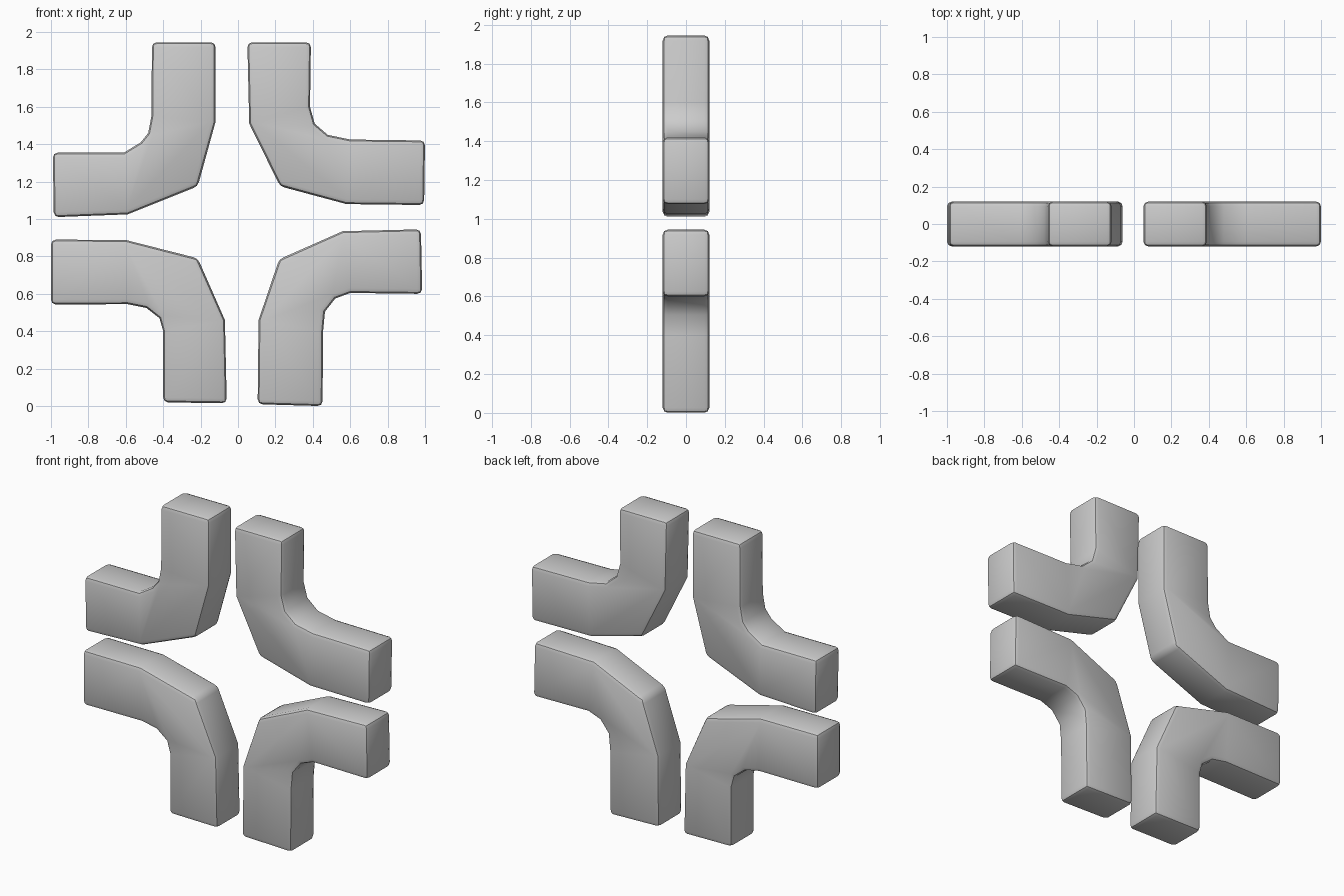
import bpy
import bmesh
import math

if "Cube" in bpy.data.objects:
    bpy.data.objects.remove(bpy.data.objects["Cube"])

HALF_DEPTH = 0.12


def bent_bar(name, profile):
    """Extrude an x-z outline through the depth and round its edges."""
    bm = bmesh.new()
    face = bm.faces.new([bm.verts.new((x, -HALF_DEPTH, z)) for x, z in profile])
    ext = bmesh.ops.extrude_face_region(bm, geom=[face])
    moved = [g for g in ext["geom"] if isinstance(g, bmesh.types.BMVert)]
    bmesh.ops.translate(bm, verts=moved, vec=(0, 2 * HALF_DEPTH, 0))
    bmesh.ops.recalc_face_normals(bm, faces=bm.faces)

    # soften rims, ends and the outer elbow
    sharp = [e for e in bm.edges if e.calc_face_angle(0) > math.radians(46)]
    bmesh.ops.bevel(bm, geom=sharp, offset=0.026, segments=2, profile=0.5,
                    affect='EDGES', clamp_overlap=True)
    bmesh.ops.recalc_face_normals(bm, faces=bm.faces)

    mesh = bpy.data.meshes.new(name)
    bm.to_mesh(mesh)
    bm.free()
    obj = bpy.data.objects.new(name, mesh)
    bpy.context.collection.objects.link(obj)
    bpy.ops.object.select_all(action='DESELECT')
    obj.select_set(True)
    bpy.context.view_layer.objects.active = obj
    bpy.ops.object.shade_smooth_by_angle(angle=math.radians(35))
    return obj


# Four elbow bars arranged around a cross-shaped gap
bent_bar("upper_left_elbow", [
    (-0.985, 1.01), (-0.59, 1.025), (-0.215, 1.175), (-0.12, 1.52),
    (-0.12, 1.945), (-0.46, 1.945), (-0.463, 1.55), (-0.48, 1.46),
    (-0.52, 1.41), (-0.61, 1.355), (-0.99, 1.355)])

bent_bar("upper_right_elbow", [
    (0.05, 1.945), (0.06, 1.51), (0.225, 1.175), (0.58, 1.08),
    (0.995, 1.075), (1.0, 1.42), (0.60, 1.425), (0.48, 1.45),
    (0.41, 1.51), (0.385, 1.60), (0.39, 1.945)])

bent_bar("lower_left_elbow", [
    (-1.0, 0.89), (-0.60, 0.888), (-0.215, 0.79), (-0.07, 0.46),
    (-0.06, 0.015), (-0.40, 0.02), (-0.40, 0.40), (-0.42, 0.47),
    (-0.49, 0.525), (-0.59, 0.545), (-1.0, 0.543)])

bent_bar("lower_right_elbow", [
    (0.105, 0.01), (0.11, 0.46), (0.22, 0.785), (0.56, 0.935),
    (0.978, 0.945), (0.985, 0.60), (0.60, 0.605), (0.52, 0.575),
    (0.465, 0.505), (0.455, 0.40), (0.452, 0.0)])
